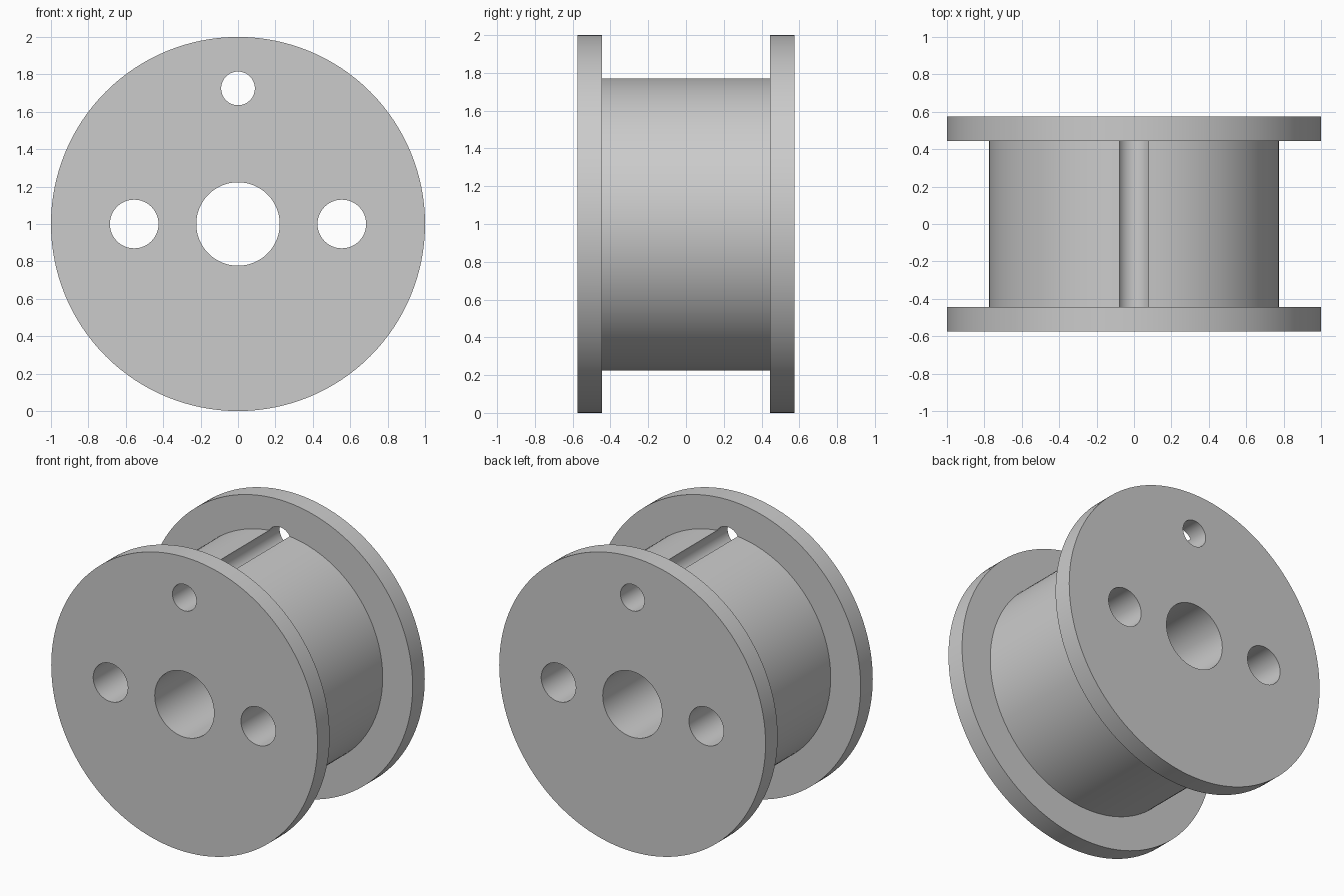
import bpy
import math
from mathutils import Matrix

old = bpy.data.objects.get("Cube")
if old:
    bpy.data.objects.remove(old, do_unlink=True)

FLANGE_R, CORE_R = 1.0, 0.775
OUTER_Y, INNER_Y = 0.575, 0.445
AXIS_Z = 1.0
SEGMENTS = 128

grey = bpy.data.materials.new("plain_grey")
grey.use_nodes = True
colour = (0.6, 0.6, 0.6, 1.0)
grey.diffuse_color = colour
grey.node_tree.nodes["Principled BSDF"].inputs["Base Color"].default_value = colour


def lathe(name, profile, x=0.0, z=AXIS_Z, segments=SEGMENTS):
    """Closed solid turned about the y direction from (radius, y) points."""
    verts, faces = [], []
    for radius, y in profile:
        for i in range(segments):
            a = math.tau * i / segments
            verts.append((radius * math.cos(a), y, radius * math.sin(a)))
    for ring in range(len(profile) - 1):
        base = ring * segments
        for i in range(segments):
            j = (i + 1) % segments
            faces.append((base + i, base + segments + i, base + segments + j, base + j))
    last = (len(profile) - 1) * segments
    faces.append(tuple(range(segments)))
    faces.append(tuple(reversed(range(last, last + segments))))
    mesh = bpy.data.meshes.new(name)
    mesh.from_pydata(verts, [], faces)
    mesh.transform(Matrix.Translation((x, 0, z)))
    mesh.materials.append(grey)
    obj = bpy.data.objects.new(name, mesh)
    bpy.context.collection.objects.link(obj)
    return obj


# Spool: two flanges joined by a narrower core
half = [(FLANGE_R, OUTER_Y), (FLANGE_R, INNER_Y), (CORE_R, INNER_Y)]
profile = [(r, -y) for r, y in half] + half[::-1]
spool = lathe("spool_body", profile)

# Through holes: centre bore, two side holes, and the upper hole grooving the core
holes = {
    "centre_bore": (0.0, 1.0, 0.223),
    "left_hole": (0.555, 1.0, 0.13),
    "right_hole": (-0.555, 1.0, 0.13),
    "upper_hole": (0.0, 1.725, 0.09),
}
cutters = []
for name, (x, z, radius) in holes.items():
    cutter = lathe(name + "_cutter", [(radius, -0.7), (radius, 0.7)], x, z, 64)
    cutter.hide_render = True
    cutters.append(cutter)
    cut = spool.modifiers.new(name, 'BOOLEAN')
    cut.operation = 'DIFFERENCE'
    cut.solver = 'EXACT'
    cut.object = cutter

# Bake the cuts and discard the cutters
bpy.context.view_layer.update()
depsgraph = bpy.context.evaluated_depsgraph_get()
result = bpy.data.meshes.new_from_object(spool.evaluated_get(depsgraph))
spool.modifiers.clear()
spool.data = result
for cutter in cutters:
    bpy.data.objects.remove(cutter, do_unlink=True)

# Smooth round walls with crisp rims
bpy.ops.object.select_all(action='DESELECT')
spool.select_set(True)
bpy.context.view_layer.objects.active = spool
bpy.ops.object.shade_smooth_by_angle(angle=math.radians(30))
